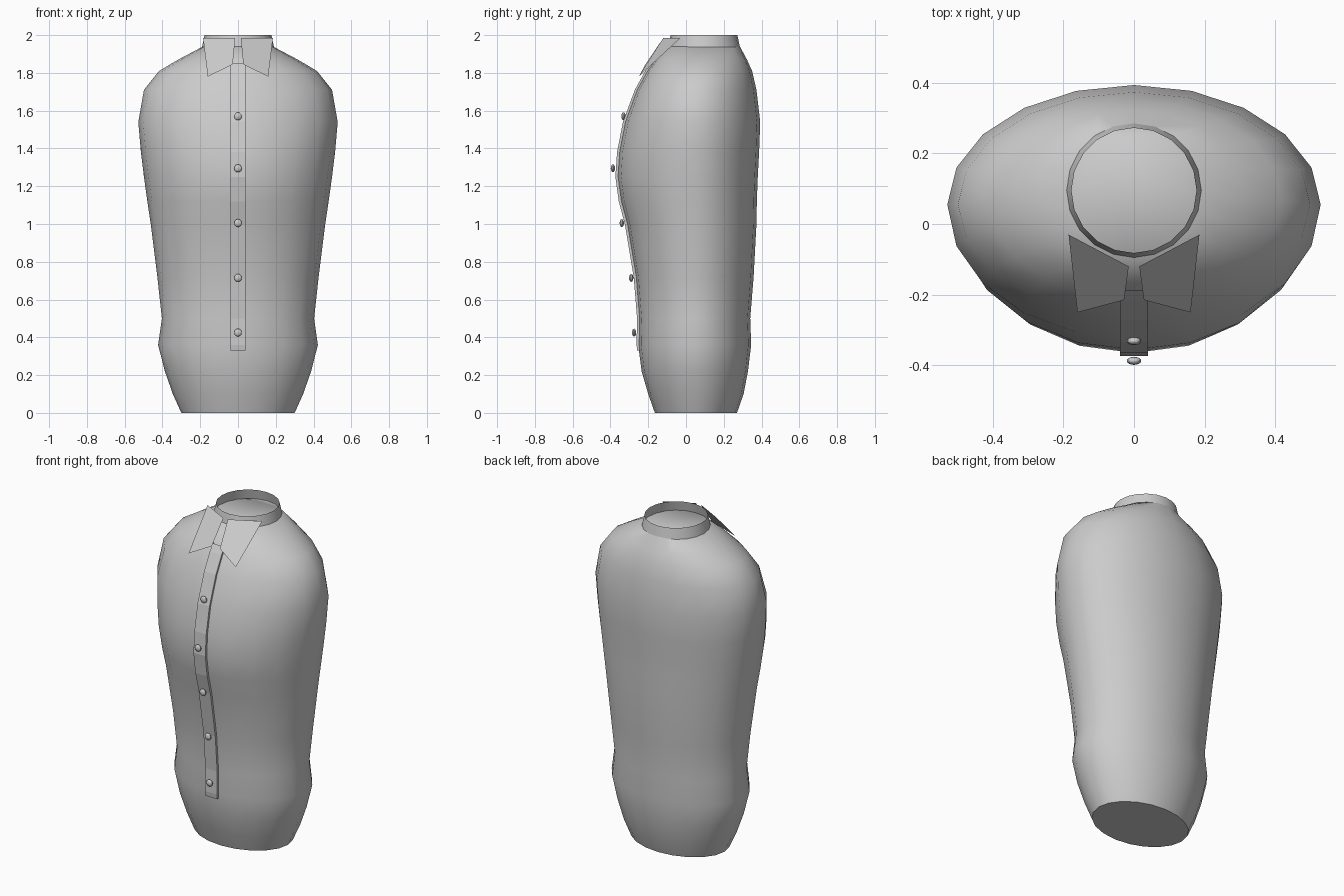
import bpy, bmesh, math
from mathutils import Vector

old = bpy.data.objects.get("Cube")
if old:
    bpy.data.objects.remove(old, do_unlink=True)


def material(name, rgb):
    m = bpy.data.materials.new(name)
    m.use_nodes = True
    m.diffuse_color = (*rgb, 1)
    m.node_tree.nodes["Principled BSDF"].inputs["Base Color"].default_value = (*rgb, 1)
    return m


CLOTH = material("light grey cloth", (0.6, 0.6, 0.6))


def build(name, bm, smooth=None):
    bmesh.ops.recalc_face_normals(bm, faces=bm.faces)
    mesh = bpy.data.meshes.new(name)
    bm.to_mesh(mesh)
    bm.free()
    ob = bpy.data.objects.new(name, mesh)
    bpy.context.collection.objects.link(ob)
    mesh.materials.append(CLOTH)
    if smooth:
        bpy.ops.object.select_all(action='DESELECT')
        bpy.context.view_layer.objects.active = ob
        ob.select_set(True)
        bpy.ops.object.shade_smooth_by_angle(angle=math.radians(smooth))
    return ob


def loft(bm, rings, closed=True):
    rows = [[bm.verts.new(p) for p in ring] for ring in rings]
    n = len(rows[0])
    for a, b in zip(rows, rows[1:]):
        for i in range(n if closed else n - 1):
            j = (i + 1) % n
            bm.faces.new((a[i], a[j], b[j], b[i]))
    return rows


# Body sections: height, half width, front y, back y
SECTIONS = [
    (0, .30, -.165, .27), (.10, .345, -.20, .305), (.22, .387, -.235, .328),
    (.36, .423, -.253, .345), (.50, .403, -.25, .34), (.72, .427, -.268, .358),
    (1.0, .462, -.315, .373), (1.12, .48, -.347, .375), (1.25, .498, -.365, .38),
    (1.38, .514, -.356, .387), (1.54, .528, -.325, .393), (1.71, .498, -.262, .373),
    (1.81, .418, -.207, .35), (1.87, .317, -.165, .323), (1.94, .185, -.10, .285),
]
SIDES = 20


def section(z, w, front, back):
    # Two half ellipses meeting at the side seams
    mid = 0.055 if z < 1.75 else 0.055 + (z - 1.75) * 0.2
    pts = []
    for i in range(SIDES):
        a = math.tau * i / SIDES
        s = math.sin(a)
        pts.append((w * math.cos(a), mid + s * (back - mid if s > 0 else mid - front), z))
    return pts


def front_y(z):
    for a, b in zip(SECTIONS, SECTIONS[1:]):
        if a[0] <= z <= b[0]:
            return a[2] + (b[2] - a[2]) * (z - a[0]) / (b[0] - a[0])


# Closed torso
bm = bmesh.new()
rows = loft(bm, [section(*s) for s in SECTIONS])
bm.faces.new(rows[0])
bm.faces.new(rows[-1])
build("shirt_body", bm, 50)

# Open standing neckband
bm = bmesh.new()
loft(bm, [[(r * math.cos(math.tau * i / SIDES), .095 + r * math.sin(math.tau * i / SIDES), z)
           for i in range(SIDES)] for r, z in ((.192, 1.93), (.177, 2.0))])
build("neckband", bm, 50)

# Button strip following the front
heights = [.33] + [s[0] for s in SECTIONS if .33 < s[0] < 1.85] + [1.85]
bm = bmesh.new()
loft(bm, [[(x, front_y(z) + dy, z) for x, dy in
           ((-.04, .012), (-.04, -.009), (.04, -.009), (.04, .012))] for z in heights], False)
build("button_strip", bm)

# Collar flaps
FLAP = [(.015, -.12, 1.985), (.185, -.03, 1.985), (.16, -.25, 1.78), (.028, -.215, 1.845)]
for side, sign in (("left", 1), ("right", -1)):
    bm = bmesh.new()
    bm.faces.new([bm.verts.new((sign * x, y, z)) for x, y, z in FLAP])
    flap = build(side + "_collar_flap", bm)
    if flap.data.polygons[0].normal.y > 0:
        flap.data.flip_normals()

# Flattened round buttons
for k, (z, y) in enumerate(((1.57, -.331), (1.295, -.387), (1.005, -.34),
                            (.715, -.29), (.425, -.275))):
    bm = bmesh.new()
    bmesh.ops.create_uvsphere(bm, u_segments=10, v_segments=6, radius=.021)
    bmesh.ops.scale(bm, vec=Vector((1, .55, 1)), verts=bm.verts)
    bmesh.ops.translate(bm, vec=Vector((0, y, z)), verts=bm.verts)
    build("button_%d" % (k + 1), bm, 40)
